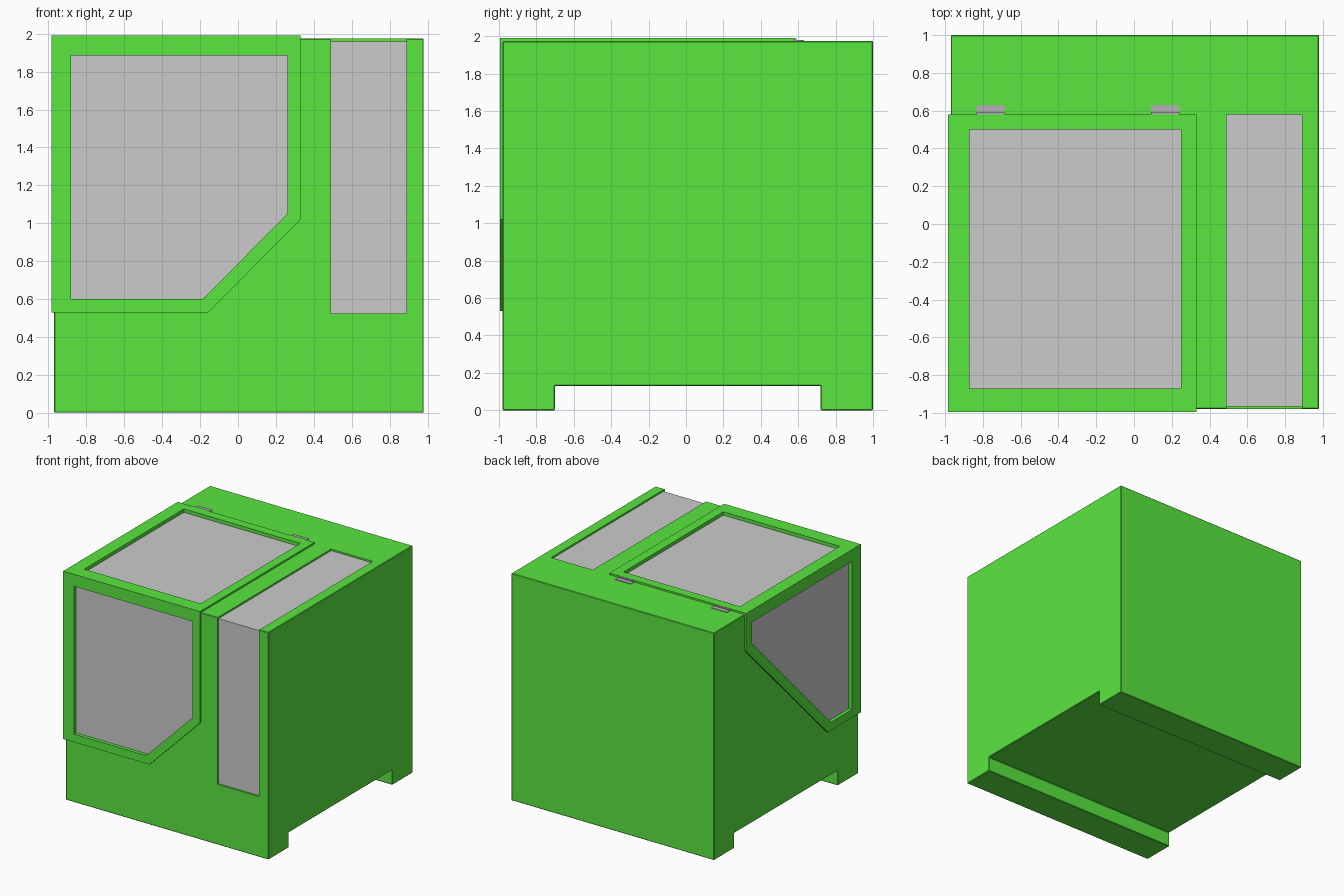
import bpy, bmesh

if "Cube" in bpy.data.objects:
    bpy.data.objects.remove(bpy.data.objects["Cube"])


def material(name, rgb):
    m = bpy.data.materials.new(name)
    m.diffuse_color = (*rgb, 1)
    m.use_nodes = True
    m.node_tree.nodes["Principled BSDF"].inputs["Base Color"].default_value = m.diffuse_color
    return m


GREEN = material("green_shell", (0.1, 0.8, 0.05))
DARK = material("dark_metal", (0.45, 0.45, 0.45))

AXES = {"x": lambda u, w, t: (t, u, w),
        "y": lambda u, w, t: (u, t, w),
        "z": lambda u, w, t: (u, w, t)}


def prism(name, pts, axis, a, b, mat=None):
    """Extrude a 2D outline along an axis from a to b."""
    bm = bmesh.new()
    lo = [bm.verts.new(AXES[axis](u, w, a)) for u, w in pts]
    hi = [bm.verts.new(AXES[axis](u, w, b)) for u, w in pts]
    bm.faces.new(lo)
    bm.faces.new(hi)
    n = len(pts)
    for i in range(n):
        j = (i + 1) % n
        bm.faces.new((lo[i], lo[j], hi[j], hi[i]))
    bmesh.ops.recalc_face_normals(bm, faces=bm.faces)
    me = bpy.data.meshes.new(name)
    bm.to_mesh(me)
    bm.free()
    ob = bpy.data.objects.new(name, me)
    bpy.context.collection.objects.link(ob)
    if mat:
        me.materials.append(mat)
    return ob


def rect(u0, u1, w0, w1):
    return [(u0, w0), (u1, w0), (u1, w1), (u0, w1)]


def apply_mod(ob, kind, **props):
    mod = ob.modifiers.new(kind.lower(), kind)
    for k, v in props.items():
        setattr(mod, k, v)
    bpy.context.view_layer.objects.active = ob
    bpy.ops.object.modifier_apply(modifier=mod.name)


def boolean(ob, tool, op):
    tool.hide_render = True
    apply_mod(ob, "BOOLEAN", operation=op, solver="EXACT", object=tool)


# Body: block with a channel under it that leaves a front and back foot
body = prism("body", [(-0.98, 0), (-0.70, 0), (-0.70, 0.13), (0.72, 0.13),
                      (0.72, 0), (1.0, 0), (1.0, 1.975), (-0.98, 1.975)],
             "x", -0.97, 0.98, GREEN)
apply_mod(body, "BEVEL", width=0.005, segments=1)

# Door cover: front, left and top plates joined into one corner piece
front = [(-0.985, 1.99), (0.33, 1.99), (0.33, 1.02), (-0.155, 0.53), (-0.985, 0.53)]
side = [(-0.995, 1.99), (0.58, 1.99), (0.58, 1.66), (-0.54, 0.53), (-0.995, 0.53)]
cover = prism("door_cover", front, "y", -0.995, -0.96, GREEN)
for plate in (prism("side_plate", side, "x", -0.985, -0.95, GREEN),
              prism("top_plate", rect(-0.985, 0.33, -0.995, 0.58), "z", 1.955, 1.99, GREEN)):
    boolean(cover, plate, "UNION")
    bpy.data.objects.remove(plate)

# Windows: openings through cover and body, with recessed grey panes
front_win = [(-0.88, 1.885), (0.26, 1.885), (0.26, 1.05), (-0.185, 0.60), (-0.88, 0.60)]
side_win = [(-0.87, 1.885), (0.50, 1.885), (0.50, 1.70), (-0.585, 0.60), (-0.87, 0.60)]
top_win = rect(-0.87, 0.25, -0.87, 0.50)
for label, pts, axis, face, inward in (("front", front_win, "y", -0.995, 1),
                                       ("side", side_win, "x", -0.985, 1),
                                       ("top", top_win, "z", 1.99, -1)):
    cutter = prism("cutter", pts, axis, face - 0.1 * inward, face + 0.045 * inward, GREEN)
    boolean(body, cutter, "DIFFERENCE")
    boolean(cover, cutter, "DIFFERENCE")
    bpy.data.objects.remove(cutter)
    prism(label + "_window", pts, axis, face + 0.03 * inward, face + 0.05 * inward)

# Strip: shallow groove over the top and down the front, filled by a grey panel
groove = prism("cutter", [(-1.1, 0.525), (-0.95, 0.525), (-0.95, 1.945),
                          (0.58, 1.945), (0.58, 2.1), (-1.1, 2.1)], "x", 0.49, 0.89, GREEN)
boolean(body, groove, "DIFFERENCE")
bpy.data.objects.remove(groove)
prism("strip_panel", [(-0.965, 0.525), (-0.95, 0.525), (-0.95, 1.945),
                      (0.58, 1.945), (0.58, 1.96), (-0.965, 1.96)], "x", 0.49, 0.89)

# Hinges: stepped plate behind the cover
for i, x in enumerate((-0.76, 0.165)):
    prism(f"hinge_{i + 1}", [(0.575, 1.97), (0.63, 1.97), (0.63, 1.98), (0.592, 1.98),
                             (0.592, 1.988), (0.575, 1.988)], "x", x - 0.075, x + 0.075, DARK)
